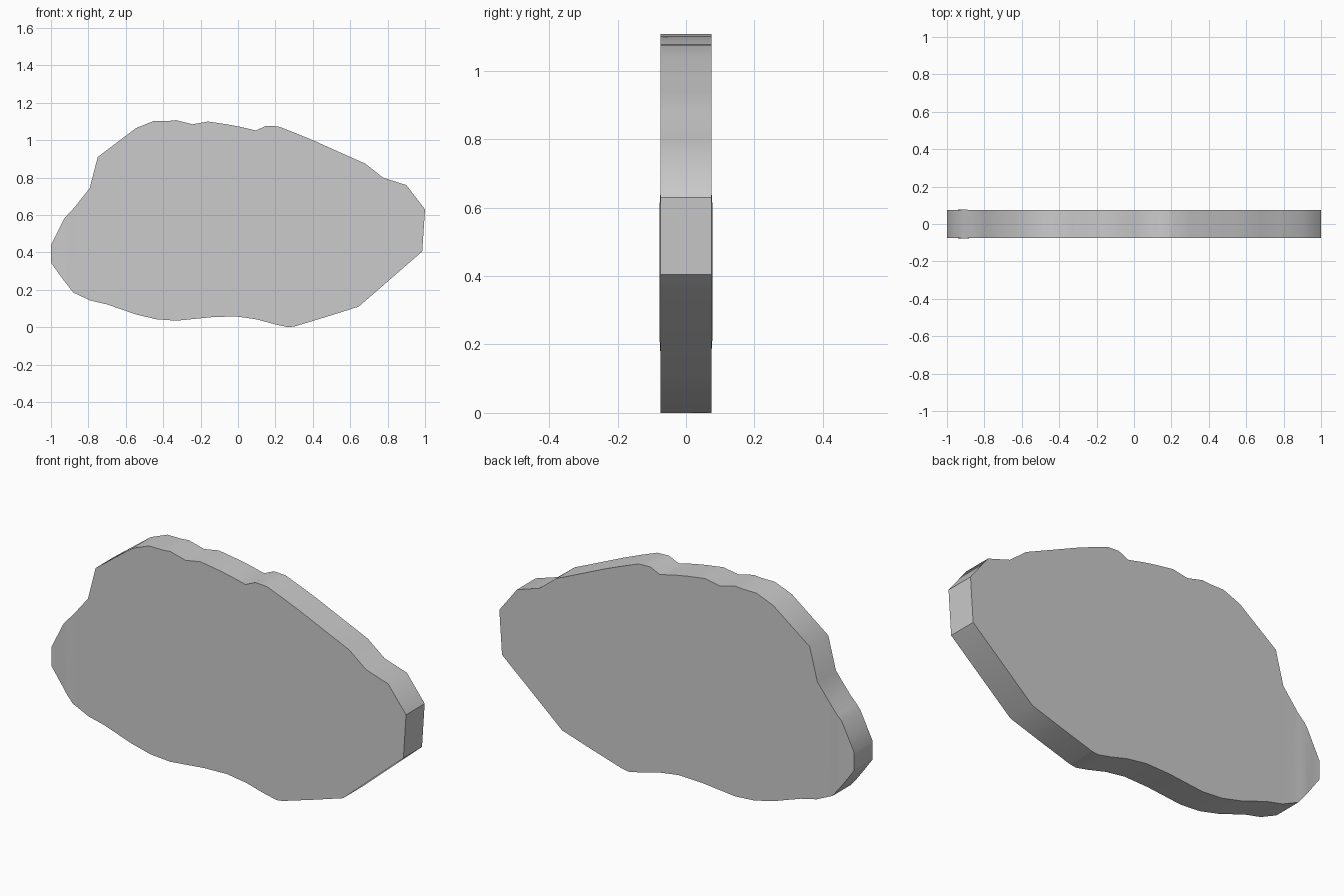
import bpy, bmesh, math

if "Cube" in bpy.data.objects:
    bpy.data.objects.remove(bpy.data.objects["Cube"])

HALF = 0.075  # half thickness

# Irregular slab outline in x, z, clockwise from the left end
outline = [(-1, .345), (-1, .44), (-.93, .58), (-.875, .64), (-.793, .743),
           (-.75, .91), (-.545, 1.065), (-.45, 1.103), (-.37, 1.103), (-.33, 1.107),
           (-.243, 1.085), (-.16, 1.1), (-.06, 1.085), (.01, 1.072), (.095, 1.052),
           (.15, 1.077), (.215, 1.074), (.30, 1.041), (.40, 1.0), (.545, .935),
           (.68, .875), (.775, .80), (.90, .76), (1, .63), (.985, .405),
           (.645, .11), (.48, .058), (.305, .005), (.27, 0), (.20, .015),
           (.10, .042), (-.01, .058), (-.14, .054), (-.33, .035), (-.44, .043),
           (-.55, .07), (-.70, .122), (-.79, .143), (-.88, .185), (-.935, .255)]

# Extrude the outline through the thickness
bm = bmesh.new()
face = bm.faces.new([bm.verts.new((x, -HALF, z)) for x, z in outline])
ext = bmesh.ops.extrude_face_region(bm, geom=[face], use_keep_orig=True)
for v in ext["geom"]:
    if isinstance(v, bmesh.types.BMVert):
        v.co.y = HALF

# Slight swelling across the left tip
for x in (-.965, -.91, -.86):
    bmesh.ops.bisect_plane(bm, geom=bm.verts[:] + bm.edges[:] + bm.faces[:],
                           plane_co=(x, 0, 0), plane_no=(1, 0, 0))
for v in bm.verts:
    if abs(v.co.x + .91) < .003:
        v.co.y *= 1.035
bmesh.ops.recalc_face_normals(bm, faces=bm.faces[:])

mesh = bpy.data.meshes.new("stone_slab")
bm.to_mesh(mesh)
bm.free()
slab = bpy.data.objects.new("stone_slab", mesh)
bpy.context.collection.objects.link(slab)

# Smooth rim, crisp edges
bpy.context.view_layer.objects.active = slab
slab.select_set(True)
bpy.ops.object.shade_smooth_by_angle(angle=math.radians(40))
